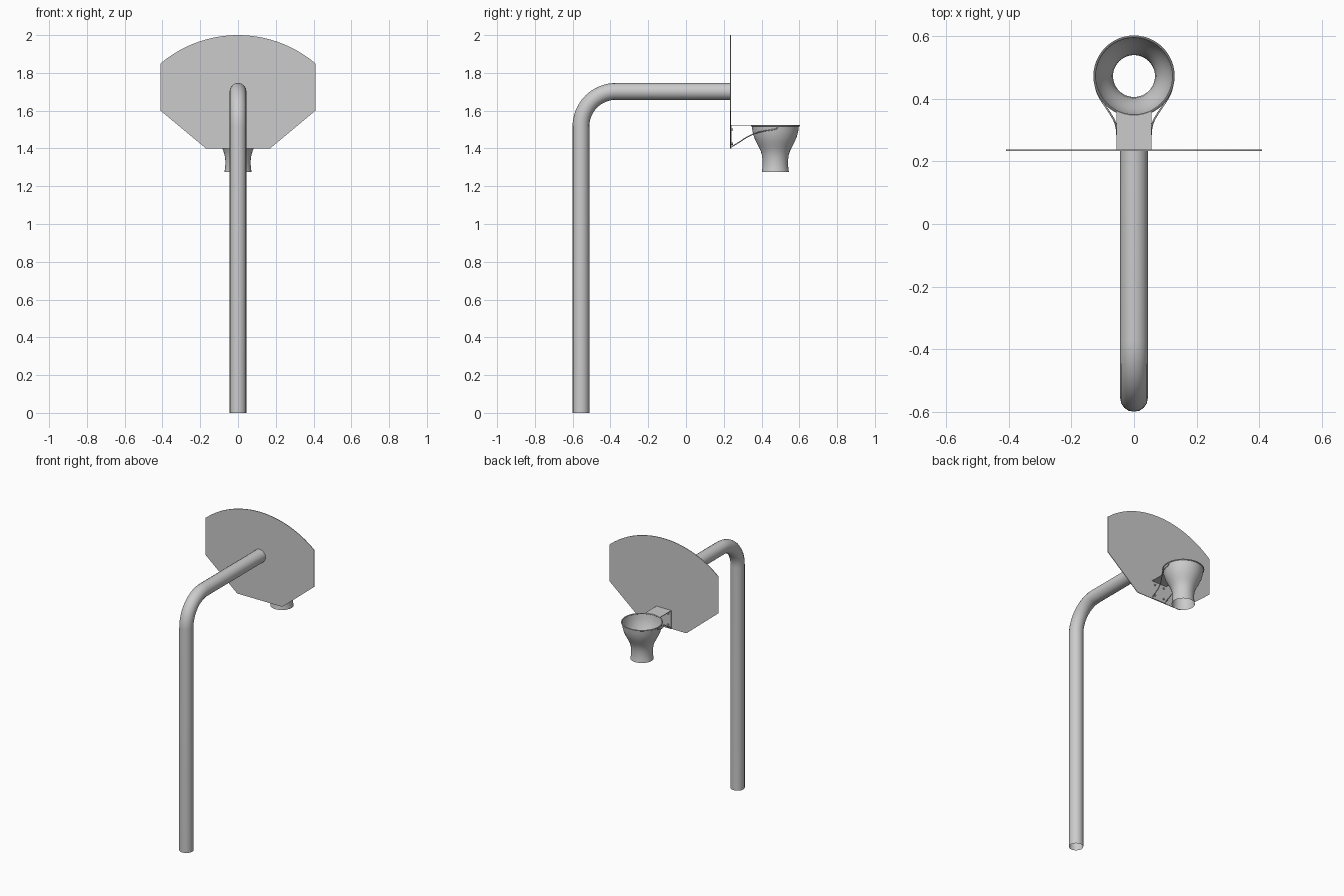
import bpy, bmesh
from math import sin, cos, pi, radians

if "Cube" in bpy.data.objects:
    bpy.data.objects.remove(bpy.data.objects["Cube"])

RING_Y, RING_Z, RING_R = 0.473, 1.521, 0.126
BOARD_Y = 0.236


def finish(name, bm, smooth=True):
    bmesh.ops.recalc_face_normals(bm, faces=bm.faces)
    me = bpy.data.meshes.new(name)
    bm.to_mesh(me)
    bm.free()
    ob = bpy.data.objects.new(name, me)
    bpy.context.collection.objects.link(ob)
    if smooth:
        bpy.ops.object.select_all(action='DESELECT')
        ob.select_set(True)
        bpy.context.view_layer.objects.active = ob
        bpy.ops.object.shade_smooth_by_angle(angle=radians(35))
    return ob


def tube(name, points, radius, res=4, caps=False, kind='POLY'):
    cu = bpy.data.curves.new(name, 'CURVE')
    cu.dimensions = '3D'
    cu.bevel_depth, cu.bevel_resolution, cu.use_fill_caps = radius, res, caps
    sp = cu.splines.new(kind)
    sp.points.add(len(points) - 1)
    for p, co in zip(sp.points, points):
        p.co = (*co, 1)
    if kind == 'NURBS':
        sp.order_u, sp.use_endpoint_u, sp.resolution_u = 3, True, 5
    ob = bpy.data.objects.new(name, cu)
    bpy.context.collection.objects.link(ob)
    bpy.ops.object.select_all(action='DESELECT')
    ob.select_set(True)
    bpy.context.view_layer.objects.active = ob
    bpy.ops.object.convert(target='MESH')
    return bpy.context.object


def lathe(name, profile, n=48, closed=False):
    bm = bmesh.new()
    rows = [[bm.verts.new((r * cos(2 * pi * i / n), RING_Y + r * sin(2 * pi * i / n), z))
             for i in range(n)] for r, z in profile]
    pairs = list(zip(rows, rows[1:])) + ([(rows[-1], rows[0])] if closed else [])
    for a, b in pairs:
        for i in range(n):
            j = (i + 1) % n
            bm.faces.new((a[i], a[j], b[j], b[i]))
    return finish(name, bm)


def box(name, lo, hi):
    bm = bmesh.new()
    bmesh.ops.create_cube(bm, size=1)
    for v in bm.verts:
        v.co = [(a + b) / 2 + c * (b - a) for a, b, c in zip(lo, hi, v.co)]
    return finish(name, bm, False)


# Bent pole, hollow and open at the foot
PY, PZ, BEND = -0.556, 1.702, 0.185
path = [(0, PY, 0)]
for i in range(17):
    a = pi / 2 * i / 16
    path.append((0, PY + BEND * (1 - cos(a)), PZ - BEND + BEND * sin(a)))
path.append((0, BOARD_Y - 0.002, PZ))
tube("pole", path, 0.0445, res=6)

# Fan-shaped backboard with an arched top
outline = [(-0.41, 1.6), (-0.17, 1.4), (0.17, 1.4), (0.41, 1.6)]
half, rise = 0.41, 0.15
R = (half ** 2 + rise ** 2) / (2 * rise)
for i in range(25):
    x = half * (1 - 2 * i / 24)
    outline.append((x, 2.0 - R + (R * R - x * x) ** 0.5))
bm = bmesh.new()
face = bm.faces.new([bm.verts.new((x, BOARD_Y - 0.002, z)) for x, z in outline])
ext = bmesh.ops.extrude_face_region(bm, geom=[face])
for v in ext["geom"]:
    if isinstance(v, bmesh.types.BMVert):
        v.co.y += 0.004
finish("backboard", bm)

# Ring
lathe("ring", [(RING_R + 0.004 * cos(2 * pi * i / 10), RING_Z + 0.004 * sin(2 * pi * i / 10))
               for i in range(10)], closed=True)

# Net, an open flared sleeve
lathe("net", [(0.125, 1.521), (0.121, 1.49), (0.113, 1.46), (0.102, 1.435), (0.089, 1.41),
              (0.078, 1.388), (0.071, 1.365), (0.0675, 1.34), (0.067, 1.315),
              (0.069, 1.293), (0.072, 1.275)])

# Mounting bracket: wall plate and top plate running to the ring
box("bracket_back_plate", (-0.056, 0.238, 1.4), (0.056, 0.242, 1.525))
bm = bmesh.new()
edge = [(-0.056, 0.238), (0.056, 0.238)]
for i in range(9):
    x = 0.056 - 0.112 * i / 8
    edge.append((x, RING_Y - (RING_R ** 2 - x * x) ** 0.5))
face = bm.faces.new([bm.verts.new((x, y, 1.521)) for x, y in edge])
ext = bmesh.ops.extrude_face_region(bm, geom=[face])
for v in ext["geom"]:
    if isinstance(v, bmesh.types.BMVert):
        v.co.z += 0.004
finish("bracket_top_plate", bm)

for s, side in ((-1, "left"), (1, "right")):
    # Curved braces from the plate foot up along the ring
    tube("brace_" + side, [(s * 0.052, 0.242, 1.41), (s * 0.053, 0.275, 1.428),
                           (s * 0.056, 0.32, 1.46), (s * 0.083, 0.365, 1.48),
                           (s * 0.115, 0.41, 1.492), (s * 0.125, 0.45, 1.498),
                           (s * 0.125, 0.485, 1.504), (s * 0.126, 0.485, 1.519)],
         0.003, res=2, caps=True, kind='NURBS')
    # Bolts on the wall plate
    for z, row in ((1.425, "lower"), (1.5, "upper")):
        tube(f"bolt_{row}_{side}", [(s * 0.035, 0.241, z), (s * 0.035, 0.249, z)],
             0.006, res=2, caps=True)
